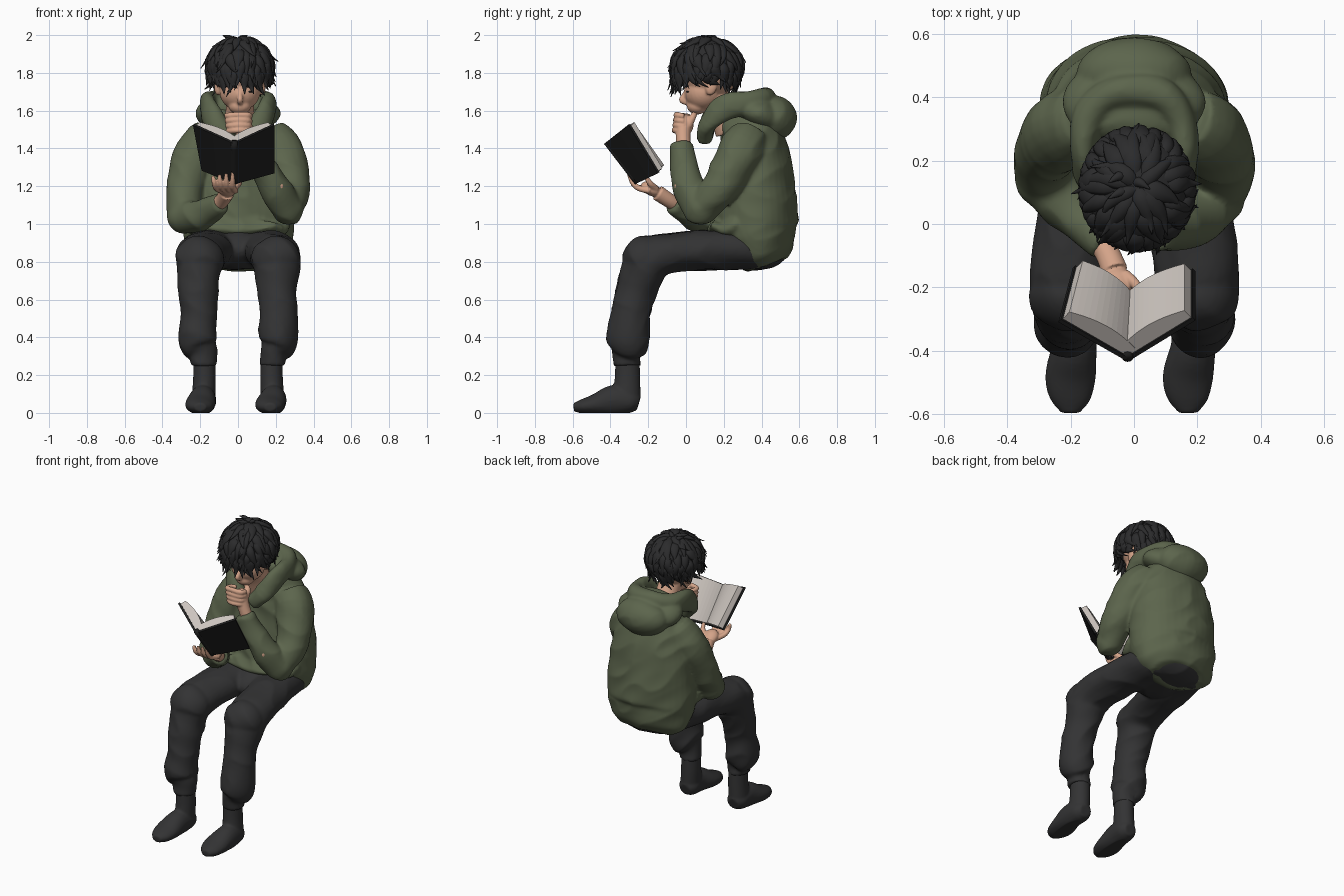
import bpy, bmesh, math, random
from mathutils import Vector as V, Matrix, noise

if "Cube" in bpy.data.objects:
    bpy.data.objects.remove(bpy.data.objects["Cube"])

random.seed(4)


def mat(name, rgb):
    m = bpy.data.materials.new(name)
    m.diffuse_color = (*rgb, 1)
    m.use_nodes = True
    m.node_tree.nodes["Principled BSDF"].inputs["Base Color"].default_value = m.diffuse_color
    return m


OLIVE = mat("olive cloth", (0.107, 0.130, 0.073))
CHARCOAL = mat("charcoal cloth", (0.033, 0.033, 0.034))
HAIR = mat("black hair", (0.024, 0.024, 0.025))
SKIN = mat("skin", (0.66, 0.37, 0.25))
COVER = mat("book cover black", (0.014, 0.014, 0.014))
PAPER = mat("paper", (0.62, 0.57, 0.53))


def spline(pts, n):
    """Catmull-Rom samples through tuples of any length."""
    p = [pts[0]] + list(pts) + [pts[-1]]
    out = []
    for i in range(1, len(p) - 2):
        for k in range(n):
            t = k / n
            out.append([0.5 * (2 * b + (c - a) * t + (2 * a - 5 * b + 4 * c - d) * t * t
                        + (3 * b - a - 3 * c + d) * t ** 3)
                        for a, b, c, d in zip(p[i - 1], p[i], p[i + 1], p[i + 2])])
    return out + [list(pts[-1])]


def tube(bm, pts, ref=(1, 0, 0), sides=20, n=5):
    """Loft ellipses; each point is x, y, z, radius along ref, other radius."""
    s = spline([p if len(p) == 5 else (*p, p[3]) for p in pts], n)
    rings = []
    for i, q in enumerate(s):
        t = (V(s[min(i + 1, len(s) - 1)][:3]) - V(s[max(i - 1, 0)][:3])).normalized()
        a = V(ref)
        a = (a - t * a.dot(t)).normalized()
        b = t.cross(a)
        rings.append([bm.verts.new(V(q[:3]) + a * q[3] * math.cos(w) + b * q[4] * math.sin(w))
                      for w in (2 * math.pi * k / sides for k in range(sides))])
    for r0, r1 in zip(rings, rings[1:]):
        for k in range(sides):
            bm.faces.new((r0[k], r0[(k + 1) % sides], r1[(k + 1) % sides], r1[k]))
    bm.faces.new(rings[0][::-1])
    bm.faces.new(rings[-1])


def ball(bm, c, r, tilt=0):
    m = Matrix.Translation(c) @ Matrix.Rotation(tilt, 4, 'X') @ Matrix.Diagonal((*r, 1))
    bmesh.ops.create_uvsphere(bm, u_segments=28, v_segments=18, radius=1, matrix=m)


def finish(name, bm, m, voxel=0, smooth=4, folds=0, sharp=False):
    """Make the object; optionally fuse its pieces and add cloth folds."""
    bmesh.ops.recalc_face_normals(bm, faces=bm.faces)
    me = bpy.data.meshes.new(name)
    bm.to_mesh(me)
    bm.free()
    ob = bpy.data.objects.new(name, me)
    bpy.context.collection.objects.link(ob)
    if voxel:
        r = ob.modifiers.new("fuse", 'REMESH')
        r.mode, r.voxel_size = 'VOXEL', voxel
        s = ob.modifiers.new("soften", 'SMOOTH')
        s.factor, s.iterations = 0.5, smooth
        dg = bpy.context.evaluated_depsgraph_get()
        me = bpy.data.meshes.new_from_object(ob.evaluated_get(dg))
        ob.modifiers.clear()
        ob.data = me
        me.name = name
    if folds:
        moved = []
        for v in me.vertices:
            q = V((v.co.x * 5, v.co.y * 5, v.co.z * 7 + v.co.x * 4))
            moved.append(v.co + v.normal * folds * (0.5 - 2 * abs(noise.noise(q))))
        for v, c in zip(me.vertices, moved):
            v.co = c
    for v in me.vertices:
        v.co.z = min(2.0, max(0.0, v.co.z))
    me.materials.clear()
    me.materials.append(m)
    me.polygons.foreach_set("use_smooth", [not sharp] * len(me.polygons))
    return ob


# Hoodie body and sleeves
bm = bmesh.new()
tube(bm, [(0, .43, .785, .19, .11), (0, .415, .83, .26, .16), (0, .39, .91, .285, .195), (0, .37, 1.0, .295, .225),
          (0, .37, 1.18, .29, .21), (0, .365, 1.35, .265, .185), (0, .34, 1.47, .225, .165),
          (0, .29, 1.56, .15, .13), (0, .26, 1.61, .10, .09)], sides=36)
tube(bm, [(0, .13, 1.0, .2, .04), (0, .2, .97, .26, .06), (0, .27, 1.0, .28, .1)], sides=24)
tube(bm, [(-.14, .33, 1.46, .11), (-.215, .3, 1.375, .12), (-.28, .23, 1.2, .1), (-.285, .14, 1.04, .087)])
tube(bm, [(-.285, .14, 1.04, .087), (-.2, .05, 1.045, .082), (-.13, -.03, 1.085, .065), (-.09, -.07, 1.11, .052)], (0, 0, 1))
tube(bm, [(.16, .33, 1.46, .11), (.23, .285, 1.375, .12), (.28, .185, 1.2, .1), (.265, .08, 1.08, .085)])
tube(bm, [(.265, .07, 1.08, .085), (.2, .02, 1.18, .085), (.11, -.015, 1.33, .07), (.065, -.025, 1.42, .06)], (0, 1, 0))
ball(bm, (-.285, .14, 1.04), (.09, .09, .087))
ball(bm, (.265, .075, 1.08), (.088, .088, .085))
finish("hoodie", bm, OLIVE, .011, 5, .009)

# Hood lying on the back, with a rolled rim around the neck
bm = bmesh.new()
rim = [(.04, .1, 1.45, .05, .04), (.12, .12, 1.54, .06, .045), (.157, .21, 1.615, .072, .042),
       (.145, .33, 1.64, .065, .05), (.07, .41, 1.66, .06, .055)]
tube(bm, rim + [(-p[0], *p[1:]) for p in rim[::-1]], (0, .3, 1))
ball(bm, (0, .385, 1.585), (.225, .145, .095), -.4)
ball(bm, (0, .47, 1.56), (.18, .115, .12), -.4)
finish("hood", bm, OLIVE, .01, 5, .006)

# Trousers
bm = bmesh.new()
ball(bm, (0, .37, .87), (.255, .17, .115))
ball(bm, (0, .24, .865), (.19, .2, .11))
for s in (-1, 1):
    tube(bm, [(s * .12, .40, .865, .13, .1), (s * .145, .2, .865, .14, .107), (s * .185, -.05, .85, .135, .103),
              (s * .203, -.19, .81, .13, .115), (s * .208, -.245, .70, .112, .112), (s * .213, -.285, .56, .1, .102),
              (s * .212, -.305, .42, .104, .112), (s * .205, -.305, .36, .1, .108), (s * .185, -.312, .32, .075, .078),
              (s * .182, -.312, .25, .07, .072)], sides=24)
    ball(bm, (s * .203, -.22, .82), (.13, .115, .115))
finish("trousers", bm, CHARCOAL, .011, 4, .009)

# Socks
for s, toe, label in ((-1, .2, "right"), (1, .17, "left")):
    bm = bmesh.new()
    tube(bm, [(s * .178, -.31, .3, .058, .064), (s * .178, -.31, .18, .06, .068), (s * .182, -.315, .09, .062, .075)])
    tube(bm, [(s * .182, -.25, .05, .04, .04), (s * .182, -.29, .06, .066, .062), (s * .187, -.38, .068, .07, .08),
              (s * toe, -.48, .045, .08, .055), (s * toe, -.55, .034, .065, .038), (s * toe, -.595, .03, .03, .022)])
    finish("sock_" + label, bm, CHARCOAL, .008, 4)

# Head, face and neck
bm = bmesh.new()
ball(bm, (.01, .125, 1.81), (.14, .155, .15))
ball(bm, (.01, .095, 1.70), (.108, .105, .1), .2)
ball(bm, (.01, .06, 1.625), (.06, .055, .045))
tube(bm, [(.01, .02, 1.73, .012), (.01, -.01, 1.68, .014), (.01, -.02, 1.655, .017), (.01, .01, 1.64, .013)])
tube(bm, [(.01, .13, 1.7, .075), (.01, .19, 1.6, .075), (0, .24, 1.5, .09)])
for s in (-1, 1):
    ball(bm, (.01 + s * .118, .135, 1.725), (.018, .03, .045), -.3)
finish("head", bm, SKIN, .007, 3)

# Brows and lowered eyelids
bm = bmesh.new()
for s in (-1, 1):
    ball(bm, (.01 + s * .047, .012, 1.70), (.022, .012, .005))
    ball(bm, (.01 + s * .05, .0, 1.728), (.026, .01, .005))
finish("brows_and_lashes", bm, HAIR)

# Hair: a cap covered with layered tapered locks around a crown
bm = bmesh.new()
ball(bm, (.01, .112, 1.85), (.163, .18, .132))


def scalp(az, pol, lift):
    c, front = math.cos(pol), math.sin(az) < 0
    r = math.sin(pol) if c > 0 else 1 + c * (.08 if front else .3)
    return V((.01 + (.163 + lift) * r * math.cos(az), .112 + (.178 + lift) * r * math.sin(az),
              1.825 + (.15 + lift) * c))


for start, count, span in ((4, 11, 62), (25, 17, 62), (50, 22, 58), (72, 26, 56), (92, 30, 54)):
    for i in range(count):
        az = 2 * math.pi * (i + random.uniform(-.4, .4)) / count
        back = math.sin(az) > 0
        limit = 116 + (34 if back else 29) * abs(math.sin(az)) ** 1.3 + random.uniform(-6, 7)
        p0 = start + random.uniform(-8, 8)
        p1 = min(limit, p0 + span * random.uniform(.75, 1.2))
        swirl, kick = random.uniform(-.3, .5), random.uniform(.008, .045)
        w = random.uniform(.022, .036)
        path = []
        for k, (wide, lift) in enumerate(((.5, -.008), (1, .007), (.85, .012), (.45, .016), (.05, kick))):
            q = scalp(az + swirl * (k / 4) ** 2, math.radians(p0 + (p1 - p0) * k / 4), lift)
            path.append((*q, .015 * wide + .001, w * wide))
        out = scalp(az, math.radians((p0 + p1) / 2), 0) - V((.01, .112, 1.80))
        tube(bm, path, out, 8, 3)
# stray tufts on the crown
for x, y, dx in ((-.02, .1, -.06), (.0, .13, .05), (-.03, .15, -.05)):
    tube(bm, [(x, y, 1.95, .02), (x + dx * .4, y, 1.985, .015), (x + dx, y - .02, 1.998, .002)], (0, 1, 0), 8)
finish("hair", bm, HAIR)

# Hand at the chin: wrist, palm, four curled fingers, thumb
bm = bmesh.new()
tube(bm, [(.09, -.01, 1.37, .038), (.06, -.015, 1.45, .038), (.04, -.015, 1.5, .042)], (0, 1, 0))
ball(bm, (.03, -.01, 1.525), (.044, .05, .058))
for k in range(4):
    z, e = 1.49 + .027 * k, .004 * k
    tube(bm, [(.065, -.01, z, .014), (.05, -.045, z + .005, .017), (.0 - e, -.06 + e, z + .006, .016),
              (-.045 - e, -.035, z + .003, .015), (-.05, .005, z + .002, .013), (-.02, .015, z, .010)], (0, 0, 1), 12)
tube(bm, [(.05, .015, 1.52, .02), (.05, .035, 1.565, .018), (.02, .05, 1.59, .013)], (0, 1, 0), 12)
finish("hand_at_chin", bm, SKIN, .005, 3)

# Hand under the book: wrist, palm, fingers spread on the cover, thumb
bm = bmesh.new()
tube(bm, [(-.12, -.04, 1.095, .04), (-.085, -.09, 1.125, .039), (-.06, -.15, 1.165, .042)], (0, 0, 1))
ball(bm, (-.055, -.185, 1.185), (.05, .058, .034), -.5)
for k in range(4):
    x = -.095 + .027 * k
    tube(bm, [(x * .9, -.19, 1.175, .016), (x * 1.1 - .01, -.25, 1.19, .016), (x * 1.2 - .012, -.283, 1.22, .014),
              (x * 1.3 - .01, -.305 + .02 * (3 - k) / 3, 1.255 + .006 * k, .010)], (1, 0, 0), 12)
tube(bm, [(-.03, -.16, 1.185, .02), (.005, -.19, 1.215, .016), (.015, -.215, 1.255, .011)], (1, 0, 0), 12)
finish("hand_under_book", bm, SKIN, .005, 3)

# Skin showing through the torn sleeve
bm = bmesh.new()
ball(bm, (.222, -.036, 1.2), (.024, .026, .035))
finish("torn_sleeve_skin", bm, SKIN)


# Open book: two covers and two curved page blocks
def leaf(name, st, sb, et, eb, low, high, inset, m):
    st, sb, et, eb = map(V, (st, sb, et, eb))
    n = (et - st).cross(sb - st).normalized()
    n *= 1 if n.dot(V((0, 1, 1))) > 0 else -1
    bm, prev, steps = bmesh.new(), None, 12
    for i in range(steps + 1):
        u = i / steps
        w = u * (1 - inset)
        a, b = st.lerp(et, w), sb.lerp(eb, w)
        a, b = a.lerp(b, inset), b.lerp(a, inset)
        ring = [bm.verts.new(p + n * h) for p, h in ((a, low), (b, low), (b, high(u)), (a, high(u)))]
        if prev:
            for k in range(4):
                bm.faces.new((prev[k], prev[(k + 1) % 4], ring[(k + 1) % 4], ring[k]))
        else:
            bm.faces.new(ring)
        prev = ring
    bm.faces.new(prev[::-1])
    finish(name, bm, m, sharp=True)


ST, SB = (-.02, -.42, 1.435), (-.015, -.255, 1.22)
for label, ET, EB in (("left", (-.23, -.30, 1.53), (-.185, -.13, 1.29)),
                      ("right", (.185, -.295, 1.53), (.185, -.14, 1.275))):
    leaf("cover_" + label, ST, SB, ET, EB, -.014, lambda u: 0, 0, COVER)
    leaf("pages_" + label, ST, SB, ET, EB, -.002,
         lambda u: .024 + .034 * math.sin(math.pi * min(1, .15 + u * .75)), .025, PAPER)
bm = bmesh.new()
tube(bm, [(*ST, .018), (*SB, .018)], (1, 0, 0), 12)
finish("book_spine", bm, COVER)
